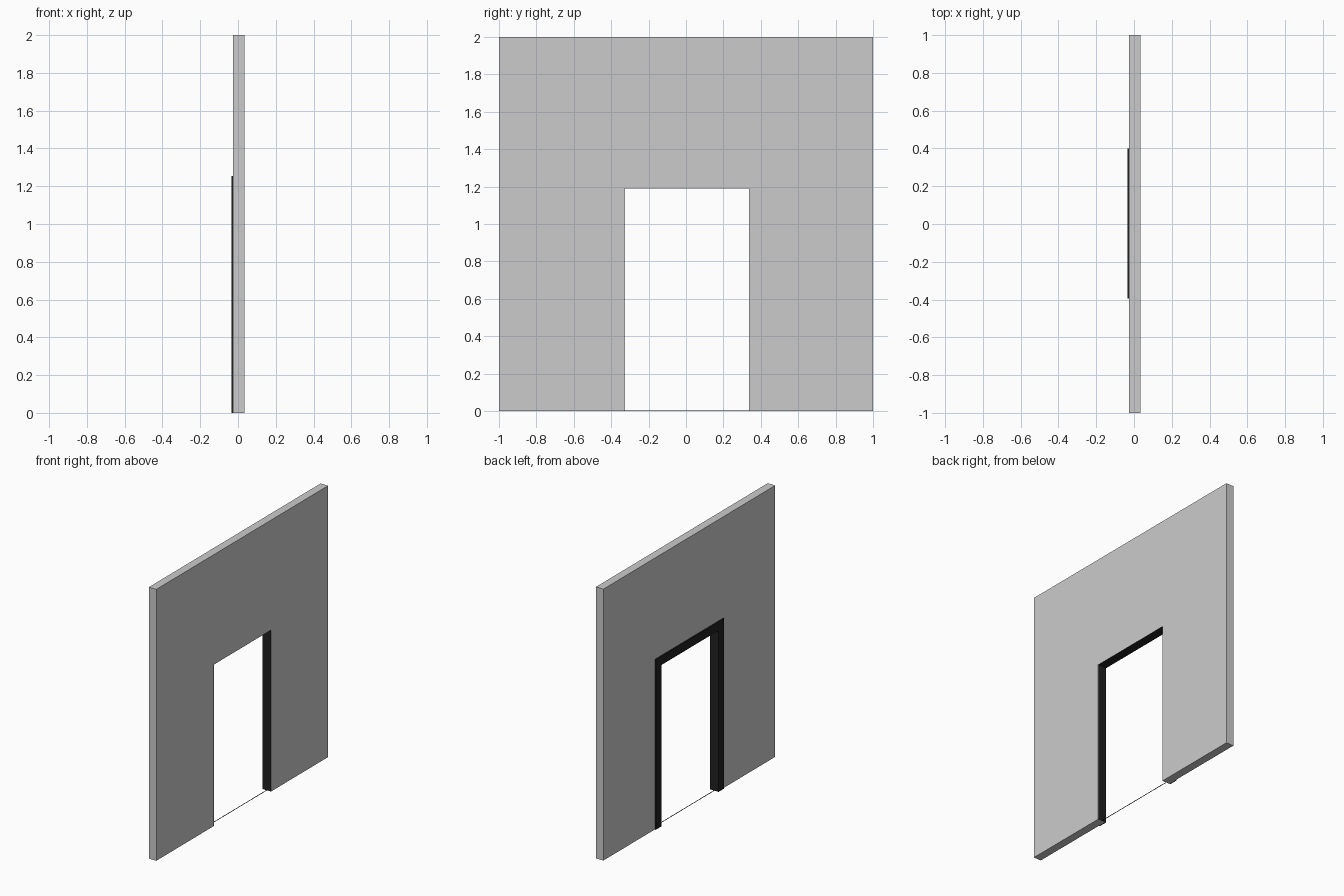
import bpy, bmesh

if "Cube" in bpy.data.objects:
    bpy.data.objects.remove(bpy.data.objects["Cube"])

CY = 0.003            # doorway centre
HALF, TOP = 0.334, 1.19
X0, X1, XW = -0.035, 0.034, -0.027   # frame back, wall front, wall back


def finish(name, bm, mat=None):
    bmesh.ops.recalc_face_normals(bm, faces=bm.faces)
    me = bpy.data.meshes.new(name)
    bm.to_mesh(me)
    bm.free()
    ob = bpy.data.objects.new(name, me)
    bpy.context.collection.objects.link(ob)
    if mat:
        me.materials.append(mat)
    return ob


def arch(name, x0, x1, outer, inner, mat=None):
    """Door-shaped arch: outer and inner are (y_min, y_max, z_top)."""
    a, b, t = outer
    c, d, u = inner
    pts = [(a, 0), (a, t), (b, t), (b, 0), (d, 0), (d, u), (c, u), (c, 0)]
    bm = bmesh.new()
    back = [bm.verts.new((x0, y, z)) for y, z in pts]
    front = [bm.verts.new((x1, y, z)) for y, z in pts]
    for ring in (back, front):
        for q in ((0, 1, 6, 7), (1, 2, 5, 6), (2, 3, 4, 5)):
            bm.faces.new([ring[i] for i in q])
    for i in range(8):
        j = (i + 1) % 8
        bm.faces.new((back[i], back[j], front[j], front[i]))
    return finish(name, bm, mat)


def opening(grow):
    return (CY - HALF - grow, CY + HALF + grow, TOP + grow)


dark = bpy.data.materials.new("dark_frame")
dark.diffuse_color = (0.015, 0.015, 0.015, 1)
dark.use_nodes = True
dark.node_tree.nodes["Principled BSDF"].inputs["Base Color"].default_value = dark.diffuse_color

# Wall with doorway
arch("wall", XW, X1, (-1, 1, 2), opening(0))

# Flat casing around the doorway on the back face
arch("door_casing", X0, XW, opening(0.064), opening(-0.001), dark)

# Thin lining covering the reveal
arch("door_lining", XW, X1 - 0.0005, opening(0.001), opening(-0.001), dark)

# Hairline threshold across the doorway
bm = bmesh.new()
bmesh.ops.create_cube(bm, size=1)
bmesh.ops.scale(bm, vec=(0.003, 2 * HALF, 0.003), verts=bm.verts)
bmesh.ops.translate(bm, vec=(0.0, CY, 0.0015), verts=bm.verts)
finish("threshold_strip", bm, dark)
